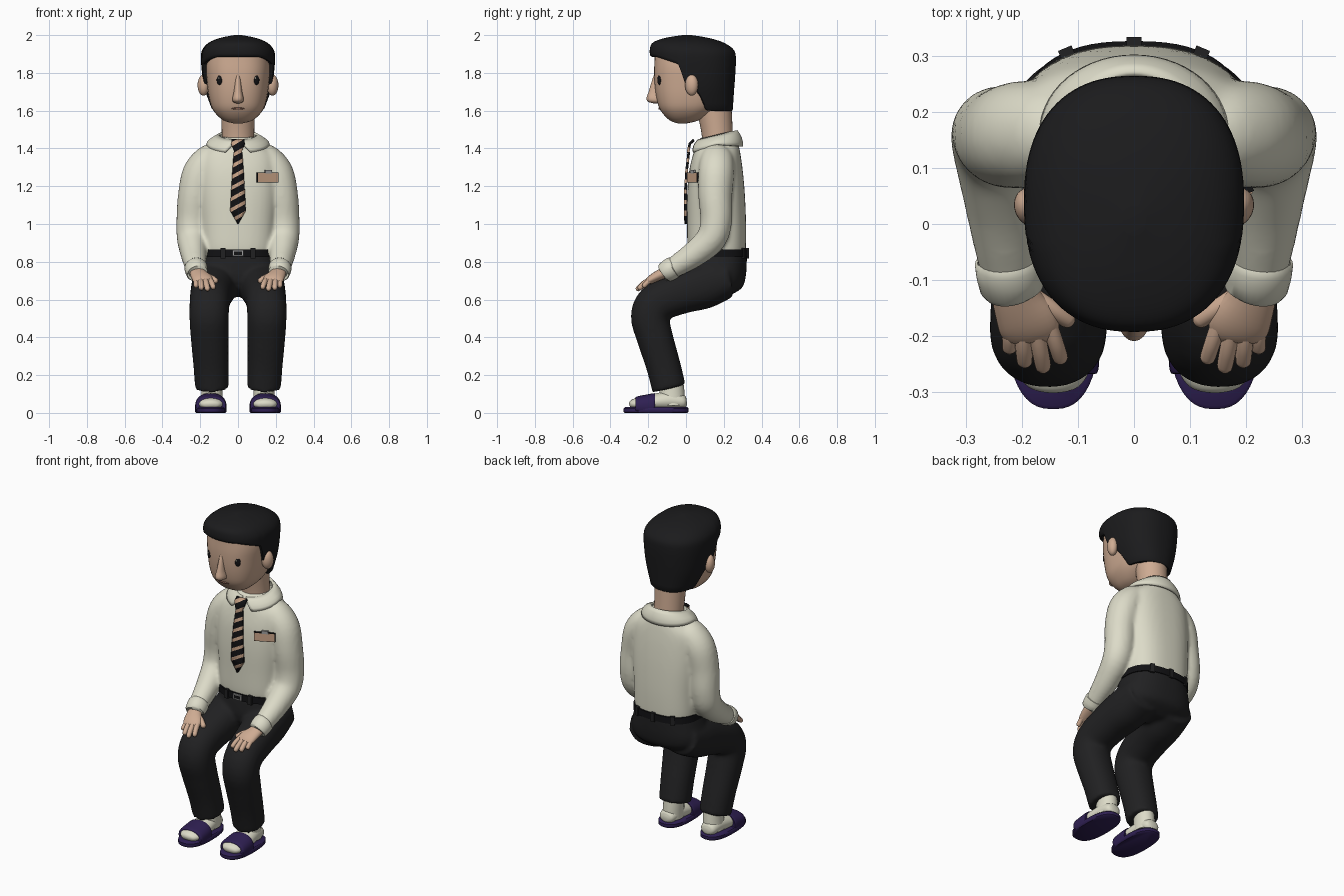
import bpy, bmesh, math
from mathutils import Vector, Matrix

if "Cube" in bpy.data.objects:
    bpy.data.objects.remove(bpy.data.objects["Cube"])


def material(name, rgb):
    m = bpy.data.materials.new(name)
    m.diffuse_color = (*rgb, 1)
    m.use_nodes = True
    m.node_tree.nodes["Principled BSDF"].inputs["Base Color"].default_value = m.diffuse_color
    return m


SKIN = material("skin", (0.62, 0.41, 0.29))
SHIRT = material("off white cloth", (0.72, 0.71, 0.58))
HAIR = material("black hair", (0.011, 0.011, 0.012))
CLOTH = material("charcoal cloth", (0.015, 0.015, 0.016))
BLACK = material("black leather", (0.006, 0.006, 0.007))
PURPLE = material("dark purple", (0.028, 0.014, 0.085))
TAN = material("tan", (0.60, 0.38, 0.25))
METAL = material("grey metal", (0.35, 0.35, 0.35))
LIP = material("lip brown", (0.22, 0.11, 0.08))


def spline(rows, steps):
    """Catmull-Rom interpolation of tuples."""
    out = []
    for i in range(len(rows) - 1):
        a, b, c, d = rows[max(i - 1, 0)], rows[i], rows[i + 1], rows[min(i + 2, len(rows) - 1)]
        for k in range(steps):
            t = k / steps
            out.append(tuple(0.5 * (2 * q + (r - p) * t + (2 * p - 5 * q + 4 * r - s) * t * t
                                    + (3 * q - p - 3 * r + s) * t ** 3)
                             for p, q, r, s in zip(a, b, c, d)))
    return out + [tuple(rows[-1])]


def oval(a, e):
    c, s = math.cos(a), math.sin(a)
    return (math.copysign(abs(c) ** (2 / e), c), math.copysign(abs(s) ** (2 / e), s))


def skin_rings(bm, rings):
    """Bridge rings of points and cap both ends."""
    vs = [[bm.verts.new(p) for p in r] for r in rings]
    n = len(vs[0])
    for p, q in zip(vs, vs[1:]):
        for j in range(n):
            bm.faces.new((p[j], p[(j + 1) % n], q[(j + 1) % n], q[j]))
    bm.faces.new(vs[0][::-1])
    bm.faces.new(vs[-1])


def loft(bm, rows, s=1, n=32, e=2, flat=False, steps=4):
    """Tube through rows (x, y, z, half width, half depth); s=-1 mirrors it."""
    rows = spline(rows, steps)
    pts = [Vector(r[:3]) for r in rows]
    rings = []
    for i, r in enumerate(rows):
        t = (pts[min(i + 1, len(pts) - 1)] - pts[max(i - 1, 0)]).normalized()
        if flat:
            t = Vector((0, 0, 1))
        side = (Vector((1, 0, 0)) - t * t.x).normalized()
        up = t.cross(side)
        ring = []
        for j in range(n):
            u, v = oval(math.tau * j / n, e)
            p = pts[i] + side * u * max(r[3], 0.001) + up * v * max(r[4], 0.001)
            ring.append((p.x * s, p.y, p.z))
        rings.append(ring)
    skin_rings(bm, rings)


def body(rows):
    """Rows (z, front y, back y, half width) to horizontal loft rows."""
    return [(0, (f + b) / 2, z, w, (b - f) / 2) for z, f, b, w in rows]


def finish(bm, name, *mats, remesh=0):
    bmesh.ops.recalc_face_normals(bm, faces=bm.faces)
    me = bpy.data.meshes.new(name)
    bm.to_mesh(me)
    bm.free()
    for m in mats:
        me.materials.append(m)
    ob = bpy.data.objects.new(name, me)
    bpy.context.collection.objects.link(ob)
    bpy.ops.object.select_all(action='DESELECT')
    ob.select_set(True)
    bpy.context.view_layer.objects.active = ob
    bpy.ops.object.shade_smooth_by_angle(angle=math.radians(45))
    if remesh:
        m = ob.modifiers.new("fuse", 'REMESH')
        m.mode, m.voxel_size, m.use_smooth_shade = 'VOXEL', remesh, True
        m = ob.modifiers.new("soften", 'SMOOTH')
        m.factor, m.iterations = 0.5, 8
    return ob


def shape(name, mat, rows, **kw):
    bm = bmesh.new()
    loft(bm, rows, **kw)
    return finish(bm, name, mat)


def blob(name, mat, loc, radii, rz=0, box=False):
    bm = bmesh.new()
    mx = Matrix.Translation(loc) @ Matrix.Rotation(rz, 4, 'Z') @ Matrix.Diagonal((*radii, 1))
    if box:
        bmesh.ops.create_cube(bm, size=2, matrix=mx)
    else:
        bmesh.ops.create_uvsphere(bm, u_segments=24, v_segments=14, radius=1, matrix=mx)
    return finish(bm, name, mat)


# shirt: torso and sleeves fused
bm = bmesh.new()
loft(bm, body([(0.83, .02, .312, .19), (0.87, .008, .317, .2), (1.0, .006, .318, .205),
               (1.15, .006, .312, .215), (1.27, .015, .302, .215), (1.36, .035, .29, .2),
               (1.42, .055, .278, .14), (1.46, .075, .262, .1)]), e=2.5, flat=True, n=48)
for s in (1, -1):
    loft(bm, [(.1, .17, 1.375, .05, .06), (.15, .165, 1.35, .075, .085), (.2, .16, 1.27, .093, .095),
              (.228, .155, 1.15, .09, .09), (.24, .16, 1.02, .086, .084), (.242, .135, .925, .082, .08),
              (.235, .05, .845, .07, .07), (.226, -.04, .785, .059, .059), (.22, -.09, .755, .052, .052)], s)
finish(bm, "shirt", SHIRT, remesh=0.011)

# trousers: hips and bent legs fused
bm = bmesh.new()
loft(bm, body([(.615, .12, .22, .1), (.66, .03, .295, .2), (.72, 0, .316, .225),
               (.8, .004, .322, .207), (.85, .012, .322, .193)]), e=2.4, flat=True, n=48)
for s in (1, -1):
    loft(bm, [(.11, .22, .71, .12, .1), (.125, .1, .675, .12, .122), (.14, -.03, .635, .112, .112),
              (.15, -.15, .585, .106, .107), (.153, -.19, .51, .104, .102), (.15, -.165, .4, .1, .096),
              (.143, -.12, .25, .093, .091), (.138, -.09, .13, .089, .09)], s, e=2.2)
finish(bm, "trousers", CLOTH, remesh=0.011)

# belt, loops and buckle
shape("belt", BLACK, body([(.825, .0, .326, .205), (.865, .0, .326, .203)]), e=2.5, flat=True, n=64, steps=1)
for x, y, r in ((.08, .004, 0), (-.08, .004, 0), (.12, .305, -.4), (-.12, .305, .4), (0, .324, 0)):
    blob("belt_loop", CLOTH, (x, y, .845), (.013, .009, .027), r, box=True)
blob("buckle", METAL, (0, -.003, .846), (.028, .006, .016), box=True)
blob("buckle_inset", BLACK, (0, -.006, .846), (.02, .005, .009), box=True)

# neck and head
shape("neck", SKIN, [(0, .17, 1.4, .086, .083), (0, .165, 1.48, .086, .083), (0, .145, 1.64, .09, .095)], flat=True)
shape("head", SKIN, body([(1.532, -.04, .0, .02), (1.55, -.088, .07, .08), (1.6, -.134, .15, .13),
                          (1.66, -.155, .2, .152), (1.75, -.167, .235, .165), (1.85, -.167, .24, .17),
                          (1.92, -.15, .2, .14), (1.95, -.04, .06, .03)]), e=2.5, flat=True, n=48)
shape("nose", SKIN, [(0, -.16, 1.8, .006, .006), (0, -.162, 1.76, .014, .018), (0, -.164, 1.7, .022, .034),
                     (0, -.162, 1.665, .03, .047), (0, -.158, 1.647, .026, .042), (0, -.155, 1.638, .008, .015)],
      flat=True, n=20)
blob("mouth", LIP, (0, -.139, 1.611), (.034, .008, .006))
for s in (1, -1):
    blob("ear", SKIN, (s * .183, .03, 1.735), (.03, .036, .056), s * -.4)
    blob("eye", BLACK, (s * .097, -.141, 1.762), (.017, .009, .026), s * .45)
    blob("eye_glint", SHIRT, (s * .097 - .004, -.150, 1.772), (.004, .003, .005))

# hair: cap whose lower edge follows a hairline
PROFILE = spline([(1.58, -.12, .246, .13), (1.7, -.15, .254, .172), (1.78, -.17, .26, .188),
                  (1.87, -.186, .264, .196), (1.92, -.192, .255, .19), (1.96, -.176, .2, .155),
                  (1.985, -.11, .12, .095), (2.0, -.02, .03, .02)], 6)
LINE = [(-.3, 1.885), (-.15, 1.885), (-.09, 1.865), (-.035, 1.845), (-.01, 1.73), (.055, 1.70), (.1, 1.6), (.4, 1.595)]


def lookup(rows, x):
    for a, b in zip(rows, rows[1:]):
        if x <= b[0]:
            t = (x - a[0]) / (b[0] - a[0])
            return [p + (q - p) * t for p, q in zip(a, b)]
    return rows[-1]


def hair_point(a, z, k=1):
    _, f, b, w = lookup(PROFILE, z)
    u, v = oval(a, 2.35)
    return (u * w * k, (f + b) / 2 + v * (b - f) / 2 * k, z)


angles = [math.tau * j / 96 for j in range(96)]
lows = [lookup(LINE, hair_point(a, 1.8)[1])[1] for a in angles]
rings = [[hair_point(a, z + .004, .85) for a, z in zip(angles, lows)],
         [hair_point(a, z, .965) for a, z in zip(angles, lows)]]
for i in range(25):
    t = 1 - (1 - i / 24) ** 2
    rings.append([hair_point(a, z + .008 + (1.992 - z) * t) for a, z in zip(angles, lows)])
bm = bmesh.new()
skin_rings(bm, rings)
finish(bm, "hair", HAIR)

# folded collar, open at the front
bm = bmesh.new()
grid = []
for i in range(49):
    t = i / 48
    col = []
    for k in range(5):
        h = k / 4
        gap = .1 + .32 * h
        a = gap + t * (math.tau - 2 * gap)
        c = math.cos(a)
        top = 1.468 - .025 * c
        low = 1.42 - .045 * max(c, 0) - .01 * max(-c, 0)
        bulge = .015 * math.sin(math.pi * h)
        rx, ry = .1 + .062 * h + bulge, .1 + .032 * h + bulge * .6
        col.append(bm.verts.new((rx * math.sin(a), .167 - .004 * h - ry * c, top + (low - top) * h)))
    grid.append(col)
for p, q in zip(grid, grid[1:]):
    for k in range(4):
        bm.faces.new((p[k], p[k + 1], q[k + 1], q[k]))
m = finish(bm, "collar", SHIRT).modifiers.new("cloth", 'SOLIDIFY')
m.thickness, m.offset = .014, 0

# tie: outline strip cut by slanted planes into stripes
bm = bmesh.new()
prev = None
for z, w, y in ((1.445, .034, .042), (1.425, .036, .02), (1.385, .021, .012), (1.375, .023, .014),
                (1.28, .03, .003), (1.18, .036, -.003), (1.07, .042, -.003), (1.0, .002, -.002)):
    row = [bm.verts.new((x * w, y, z)) for x in (-1, 1)]
    if prev:
        bm.faces.new((prev[0], row[0], row[1], prev[1]))
    prev = row
slant = Vector((-.55, 0, 1)).normalized()
for i in range(13):
    for off in (0, .018):
        bmesh.ops.bisect_plane(bm, geom=bm.verts[:] + bm.edges[:] + bm.faces[:],
                               plane_co=slant * (.85 + .05 * i + off), plane_no=slant)
for f in bm.faces:
    f.material_index = int((f.calc_center_median().dot(slant) - .85) % .05 < .018)
m = finish(bm, "tie", BLACK, TAN).modifiers.new("cloth", 'SOLIDIFY')
m.thickness, m.offset = .014, 0

# chest badge with clip
blob("badge", TAN, (.156, .036, 1.246), (.058, .007, .024), .45, box=True)
blob("badge_edge", BLACK, (.156, .039, 1.246), (.061, .007, .027), .45, box=True)
blob("badge_clip", METAL, (.16, .036, 1.276), (.018, .006, .009), .45, box=True)

for s in (1, -1):
    # cuffs
    shape("cuff", SHIRT, [(.224, -.062, .773, .05, .05), (.223, -.068, .77, .061, .059),
                          (.218, -.112, .742, .057, .055), (.217, -.116, .739, .045, .043)], s=s, steps=2)
    # hand resting on the knee
    bm = bmesh.new()
    loft(bm, [(.219, -.09, .755, .038, .03), (.208, -.135, .733, .045, .028), (.19, -.175, .712, .054, .024),
              (.182, -.2, .696, .048, .017), (.181, -.208, .69, .03, .006)], s, n=24)
    tips = [((.222, -.17, .708), (.222, -.23, .668), .0135), ((.2, -.18, .71), (.194, -.254, .655), .015),
            ((.176, -.18, .71), (.16, -.264, .65), .015), ((.152, -.175, .71), (.128, -.248, .66), .0145),
            ((.185, -.125, .728), (.108, -.178, .695), .016)]
    for p, q, r in tips:
        p, q = Vector(p), Vector(q)
        mid = p.lerp(q, .5) + Vector((0, 0, .006))
        loft(bm, [(*c, r * k, r * k) for c, k in ((p, 1), (mid, 1), (p.lerp(q, .85), .95),
                                                  (p.lerp(q, .96), .65), (q, .1))], s, n=14, steps=3)
    finish(bm, "hand", SKIN)
    # sock
    bm = bmesh.new()
    loft(bm, [(.137, -.08, .2, .055, .062), (.137, -.075, .12, .056, .066), (.14, -.075, .04, .058, .072)], s, flat=True)
    loft(bm, [(.142, .004, .055, .02, .015), (.142, -.012, .056, .046, .036), (.142, -.08, .065, .058, .05),
              (.143, -.18, .056, .068, .042), (.144, -.255, .048, .066, .033), (.144, -.29, .044, .045, .022),
              (.144, -.3, .042, .012, .006)], s)
    finish(bm, "sock", SHIRT)
    # slipper sole and strap
    shape("slipper_sole", PURPLE, [(.144, -.158, 0, .078, .166), (.144, -.158, .006, .084, .172),
                                   (.144, -.158, .024, .084, .172), (.144, -.158, .03, .078, .166)],
          s=s, flat=True, e=2.5, n=48, steps=1)
    bm = bmesh.new()
    loft(bm, [(.144, -.165, .035, .07, .06), (.144, -.168, .035, .081, .069), (.144, -.215, .035, .083, .061),
              (.144, -.262, .035, .08, .051), (.144, -.266, .035, .07, .04)], s, e=2.4)
    for v in bm.verts:
        v.co.z = max(v.co.z, .008)
    finish(bm, "slipper_strap", PURPLE)
